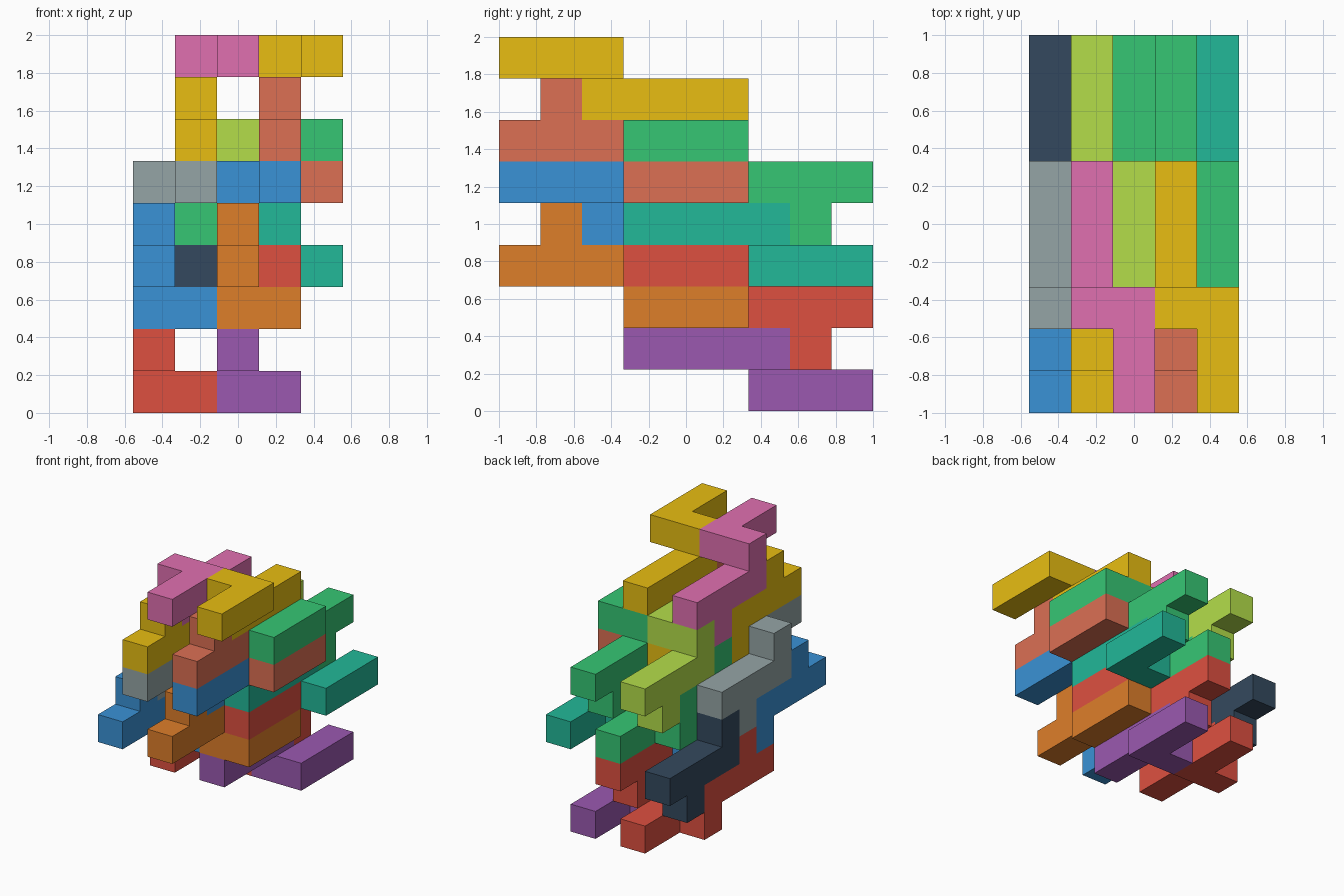
import bpy, bmesh, math
from mathutils import Vector

if "Cube" in bpy.data.objects:
    bpy.data.objects.remove(bpy.data.objects["Cube"])

U = 2 / 9                               # edge of one grid cell
ORIGIN = Vector((-2.5, -4.5, 0))        # grid corner, in cells

# Corner offsets of the six cell faces, keyed by outward direction
SIDES = {
    (1, 0, 0): [(1, 0, 0), (1, 1, 0), (1, 1, 1), (1, 0, 1)],
    (-1, 0, 0): [(0, 0, 0), (0, 0, 1), (0, 1, 1), (0, 1, 0)],
    (0, 1, 0): [(0, 1, 0), (0, 1, 1), (1, 1, 1), (1, 1, 0)],
    (0, -1, 0): [(0, 0, 0), (1, 0, 0), (1, 0, 1), (0, 0, 1)],
    (0, 0, 1): [(0, 0, 1), (1, 0, 1), (1, 1, 1), (0, 1, 1)],
    (0, 0, -1): [(0, 0, 0), (0, 1, 0), (1, 1, 0), (1, 0, 0)],
}


def add(a, b):
    return tuple(i + j for i, j in zip(a, b))


# Interlocking nine-cell block: four-cell bar, knob on top, step down to a side bar
KNOB_UP = ([(0, i, 0) for i in range(4)] + [(0, 1, 1), (0, 3, -1)]
           + [(1, i, -1) for i in (3, 4, 5)])
# The same block turned half round the x axis, so the knob points down
KNOB_DOWN = [(x - 1, 5 - y, -1 - z) for x, y, z in KNOB_UP]


def material(name, hex_code):
    mat = bpy.data.materials.get(name)
    if not mat:
        mat = bpy.data.materials.new(name)
        srgb = [int(hex_code[i:i + 2], 16) / 255 for i in (0, 2, 4)]
        linear = [c / 12.92 if c < 0.04045 else ((c + 0.055) / 1.055) ** 2.4 for c in srgb]
        mat.diffuse_color = (*linear, 1)
        mat.use_nodes = True
        mat.node_tree.nodes["Principled BSDF"].inputs["Base Color"].default_value = mat.diffuse_color
    return mat


def block(name, shape, at, color):
    cells = {add(c, at) for c in shape}
    bm = bmesh.new()
    for cell in cells:
        for direction, corners in SIDES.items():
            if add(cell, direction) not in cells:
                bm.faces.new([bm.verts.new((Vector(add(cell, k)) + ORIGIN) * U)
                              for k in corners])
    bmesh.ops.remove_doubles(bm, verts=bm.verts, dist=1e-4)
    # Merge the flat cell faces into clean panels
    bmesh.ops.dissolve_limit(bm, angle_limit=math.radians(1),
                             verts=bm.verts, edges=bm.edges)
    mesh = bpy.data.meshes.new(name)
    bm.to_mesh(mesh)
    bm.free()
    mesh.materials.append(material(color, COLORS[color]))
    bpy.context.collection.objects.link(bpy.data.objects.new(name, mesh))


COLORS = {
    "yellow": "E8BE12", "pink": "E070B0", "blue": "3A92D6", "grey": "95A5A6",
    "green": "36C674", "lime": "B4DE4A", "red": "DE5040", "dark": "34495E",
    "salmon": "DC7054", "orange": "DE7E2A", "purple": "9B59B0", "teal": "22B898",
}

# Blocks with the knob down: colour and grid position
for color, at in [("yellow", (4, 0, 8)), ("pink", (2, 0, 8)),
                  ("blue", (3, 0, 5)), ("grey", (1, 0, 5)),
                  ("green", (4, 3, 6)), ("lime", (2, 3, 6)),
                  ("red", (3, 3, 3)), ("dark", (1, 3, 3))]:
    block(f"{color}_knob_down_block", KNOB_DOWN, at, color)

# Blocks with the knob up
for color, at in [("salmon", (3, 0, 6)), ("yellow", (1, 0, 6)),
                  ("orange", (2, 0, 3)), ("blue", (0, 0, 3)),
                  ("teal", (3, 3, 4)), ("green", (1, 3, 4)),
                  ("purple", (2, 3, 1)), ("red", (0, 3, 1))]:
    block(f"{color}_knob_up_block", KNOB_UP, at, color)
